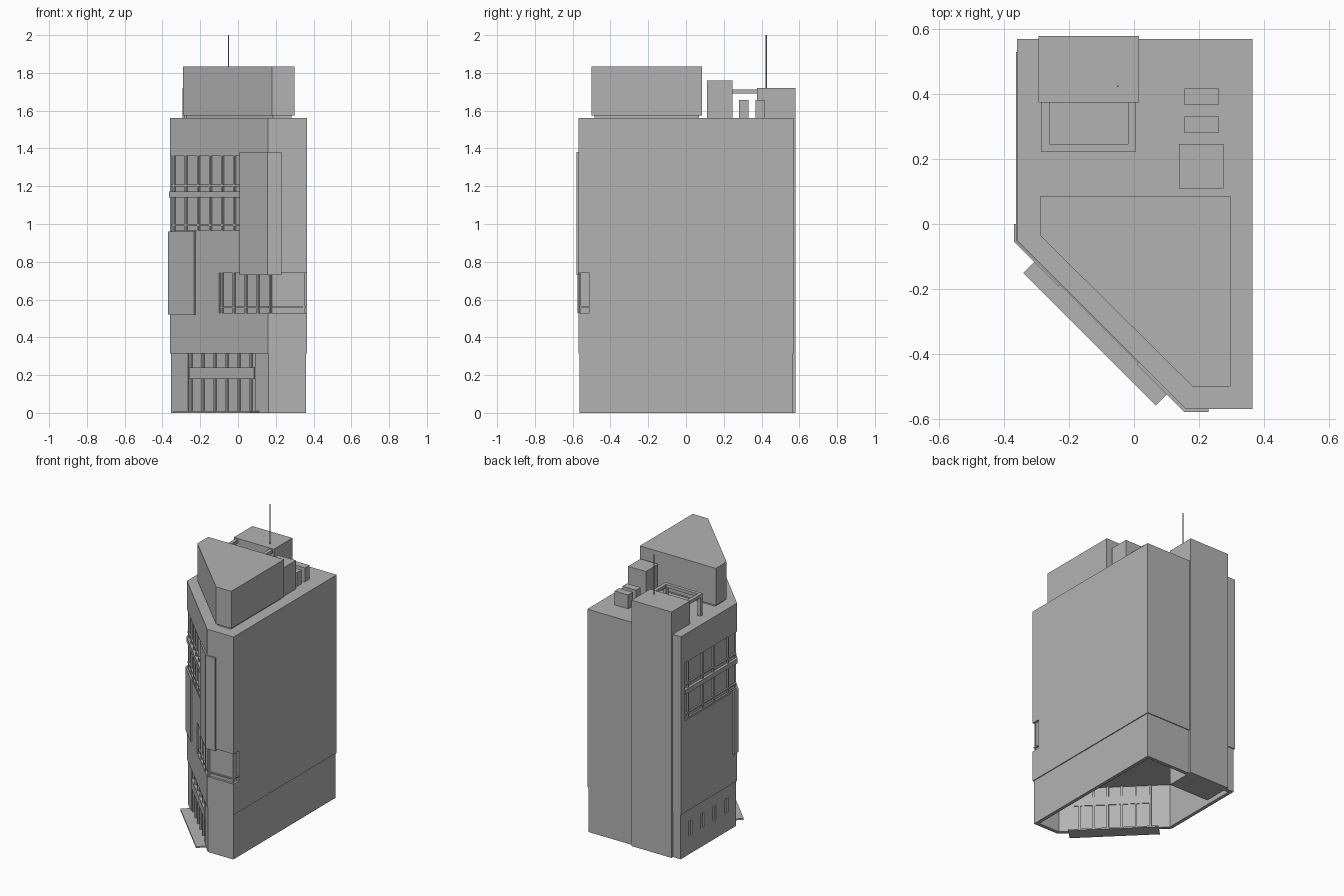
import bpy, bmesh
from mathutils import Vector

cube = bpy.data.objects.get("Cube")
if cube:
    bpy.data.objects.remove(cube, do_unlink=True)

mat = bpy.data.materials.new("concrete grey")
mat.use_nodes = True
GREY = (0.45, 0.45, 0.45, 1)
mat.diffuse_color = GREY
mat.node_tree.nodes["Principled BSDF"].inputs["Base Color"].default_value = GREY


def prism(name, outline, z0, z1):
    """Vertical prism over a flat outline."""
    bm = bmesh.new()
    face = bm.faces.new([bm.verts.new((x, y, z0)) for x, y in outline])
    top = bmesh.ops.extrude_face_region(bm, geom=[face])["geom"]
    for v in top:
        if isinstance(v, bmesh.types.BMVert):
            v.co.z = z1
    bmesh.ops.recalc_face_normals(bm, faces=bm.faces)
    mesh = bpy.data.meshes.new(name)
    bm.to_mesh(mesh)
    bm.free()
    mesh.materials.append(mat)
    ob = bpy.data.objects.new(name, mesh)
    bpy.context.collection.objects.link(ob)
    return ob


def box(name, x0, x1, y0, y1, z0, z1):
    return prism(name, [(x0, y0), (x1, y0), (x1, y1), (x0, y1)], z0, z1)


def offset(path, dist, closed=False):
    """Mitred offset of a counter-clockwise path; positive is outward."""
    pts = [Vector(p) for p in path]
    n = len(pts)
    segs = [(pts[(i + 1) % n] - pts[i]).normalized() for i in range(n)]
    normals = [Vector((s.y, -s.x)) for s in segs]
    result = []
    for i, p in enumerate(pts):
        a, b = normals[i - 1], normals[i]
        if not closed and i == 0:
            a = b
        if not closed and i == n - 1:
            b = a
        result.append(p + (a + b) * (dist / (1 + a.dot(b))))
    return result


def strip(name, path, d0, d1, z0, z1):
    """Band that follows the walls between two offsets."""
    return prism(name, offset(path, d1) + offset(path, d0)[::-1], z0, z1)


def cut(ob, cutter):
    mod = ob.modifiers.new("cut", 'BOOLEAN')
    mod.operation = 'DIFFERENCE'
    mod.solver = 'EXACT'
    mod.object = cutter
    bpy.context.view_layer.objects.active = ob
    bpy.ops.object.modifier_apply(modifier=mod.name)
    bpy.data.objects.remove(cutter, do_unlink=True)


def diag(x):
    return (x, -0.41 - x)


def diag_post(name, x, d0, d1, z0, z1, w=0.004):
    strip(name, [diag(x - w), diag(x + w)], d0, d1, z0, z1)


# Footprint with a chamfered front corner
BACK_L, CORNER_L = (-0.36, 0.57), (-0.36, -0.05)
CORNER_R, FRONT_R, BACK_R = (0.16, -0.57), (0.365, -0.57), (0.365, 0.57)
FOOT = [BACK_L, CORNER_L, CORNER_R, FRONT_R, BACK_R]

# Upper body with recessed window bands
body = prism("main_body", FOOT, 0.315, 1.56)
UPPER = [(-0.36, 0.53), CORNER_L, diag(0.03)]
LOWER = [diag(-0.1), CORNER_R, FRONT_R, (0.365, -0.51)]
cut(body, strip("upper_cutter", UPPER, -0.015, 0.03, 0.955, 1.36))
cut(body, strip("lower_cutter", LOWER, -0.015, 0.03, 0.53, 0.74))

# Hollow ground floor, set slightly in
base = prism("ground_floor", offset(FOOT, -0.006, True), 0, 0.315)
cut(base, prism("hollow_cutter", offset(FOOT, -0.03, True), -0.1, 0.31))
cut(base, strip("entrance_cutter", [diag(-0.27), diag(0.085)], -0.021, 0.03, -0.1, 0.314))
for i in range(4):
    y = 0.055 + 0.135 * i
    cut(base, box("slot_cutter", -0.4, -0.344, y - 0.018, y + 0.018, 0.13, 0.23))

# Upper window frames
for z0, z1, d in [(1.14, 1.172, 0.004), (1.198, 1.208, -0.004),
                  (0.99, 1.0, -0.004), (0.955, 0.965, -0.004)]:
    strip("upper_window_rail", UPPER, -0.016, d, z0, z1)
for i in range(6):
    diag_post("upper_mullion", -0.345 + 0.064 * i, -0.016, -0.004, 0.955, 1.36)
for y in (0.48, 0.32, 0.2, 0.04):
    box("side_mullion", -0.376 + 0.02, -0.343, y - 0.005, y + 0.005, 0.955, 1.36)

# Lower corner window frames
strip("lower_window_rail", LOWER, -0.016, -0.005, 0.555, 0.563)
for i in range(5):
    diag_post("lower_mullion", -0.092 + 0.064 * i, -0.016, -0.004, 0.53, 0.74)
box("lower_corner_post", 0.344, 0.354, -0.562, -0.552, 0.53, 0.74)

# Raised wall panels wrapping the corners
strip("left_panel", [(-0.36, 0.0), CORNER_L, diag(-0.225)], -0.002, 0.01, 0.52, 0.96)
strip("right_panel", [diag(0.015), CORNER_R, (0.23, -0.57)], -0.002, 0.01, 0.73, 1.38)

# Entrance: posts, canopy band and step
for i in range(6):
    diag_post("entrance_post", -0.262 + 0.064 * i, -0.04, -0.01, 0, 0.314, 0.005)
strip("entrance_canopy", [diag(-0.262), diag(0.083)], -0.035, -0.002, 0.18, 0.24)
strip("entrance_step", [diag(-0.3), diag(0.108)], -0.04, 0.058, 0, 0.01)

# Service tower at the back with mast
box("service_tower", -0.295, 0.015, 0.375, 0.58, 0, 1.72)
bpy.ops.mesh.primitive_cylinder_add(vertices=8, radius=0.003, depth=0.29,
                                    location=(-0.05, 0.425, 1.855))
mast = bpy.context.object
mast.name = "mast"
mast.data.materials.append(mat)

# Open roof frame beside the tower
box("frame_front", -0.285, 0.005, 0.222, 0.246, 1.69, 1.712)
for x in (-0.285, -0.019):
    box("frame_side", x, x + 0.024, 0.246, 0.375, 1.69, 1.712)
    box("frame_post", x, x + 0.024, 0.222, 0.246, 1.56, 1.69)

# Roof penthouse on a recessed plinth
ROOF = [(-0.29, 0.085), (-0.29, -0.035), (0.18, -0.5), (0.298, -0.5), (0.298, 0.085)]
prism("penthouse", ROOF, 1.575, 1.835)
prism("penthouse_plinth", offset(ROOF, -0.015, True), 1.56, 1.575)

# Rooftop units
box("large_roof_unit", 0.138, 0.275, 0.11, 0.247, 1.56, 1.76)
for y in (0.28, 0.367):
    box("small_roof_unit", 0.155, 0.26, y, y + 0.051, 1.56, 1.657)
